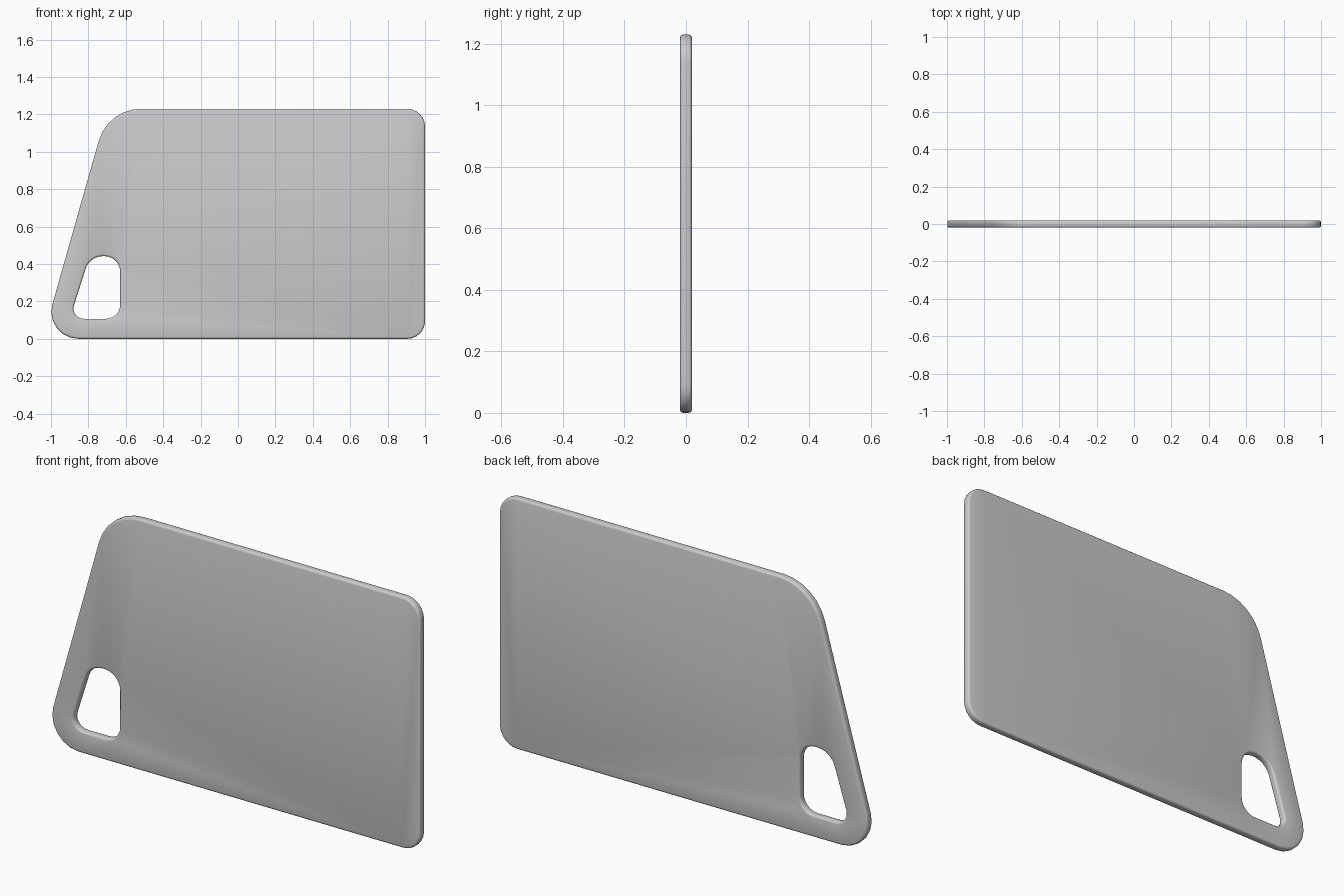
import bpy, bmesh, math
from mathutils import Vector

if "Cube" in bpy.data.objects:
    bpy.data.objects.remove(bpy.data.objects["Cube"])

HALF, BEV = 0.0195, 0.011   # half thickness, edge rounding

def rounded(corners, seg):
    """Counter-clockwise polygon of (x, z, radius) with rounded corners."""
    pts, n = [], len(corners)
    for i, (x, z, r) in enumerate(corners):
        p = Vector((x, z))
        a = (Vector(corners[i - 1][:2]) - p).normalized()
        b = (Vector(corners[(i + 1) % n][:2]) - p).normalized()
        half = a.angle(b) / 2
        c = p + (a + b).normalized() * (r / math.sin(half))
        start = p + a * (r / math.tan(half)) - c
        sweep = math.pi - 2 * half
        for k in range(seg + 1):
            t = sweep * k / seg
            pts.append(c + Vector((start.x * math.cos(t) - start.y * math.sin(t),
                                   start.x * math.sin(t) + start.y * math.cos(t))))
    return pts

def inset(pts, d):
    """Move a loop to the left of its direction, into the material."""
    out, n = [], len(pts)
    for i, p in enumerate(pts):
        e1 = (p - pts[i - 1]).normalized()
        e2 = (pts[(i + 1) % n] - p).normalized()
        m = (Vector((-e1.y, e1.x)) + Vector((-e2.y, e2.x))).normalized()
        out.append(p + m * (d / max(0.5, m.dot(Vector((-e1.y, e1.x))))))
    return out

# Board outline and the handle hole (reversed so material is on its left)
outline = rounded([(-1.045, 0, 0.145), (1, 0, 0.095), (1, 1.23, 0.095), (-0.696, 1.23, 0.235)], 6)
hole = rounded([(-0.90, 0.107, 0.055), (-0.63, 0.107, 0.075),
                (-0.63, 0.442, 0.082), (-0.793, 0.442, 0.095)], 6)[::-1]

# Edge cross-section, front to back
arc = [(BEV * (1 - math.cos(t)), BEV * (1 - math.sin(t))) for t in (0, math.pi / 6, math.pi / 3, math.pi / 2)]
section = [(-HALF + y, d) for y, d in arc]
section += [(-y, d) for y, d in reversed(section)]

# Edge walls
bm = bmesh.new()
caps = ([], [])
for loop in (outline, hole):
    rings = [[bm.verts.new((p.x, y, p.y)) for p in inset(loop, d)] for y, d in section]
    n = len(loop)
    for r1, r2 in zip(rings, rings[1:]):
        for i in range(n):
            j = (i + 1) % n
            bm.faces.new((r1[i], r1[j], r2[j], r2[i]))
    for cap, ring in zip(caps, (rings[0], rings[-1])):
        cap += [bm.edges.get((ring[i], ring[(i + 1) % n])) for i in range(n)]

# Flat front and back faces
for cap, y in zip(caps, (-1, 1)):
    bmesh.ops.triangle_fill(bm, edges=cap, use_beauty=True, normal=(0, y, 0))
bmesh.ops.recalc_face_normals(bm, faces=bm.faces)

mesh = bpy.data.meshes.new("cutting_board")
bm.to_mesh(mesh)
bm.free()
board = bpy.data.objects.new("cutting_board", mesh)
bpy.context.collection.objects.link(board)
bpy.context.view_layer.objects.active = board
board.select_set(True)
bpy.ops.object.shade_smooth_by_angle(angle=math.radians(35))
